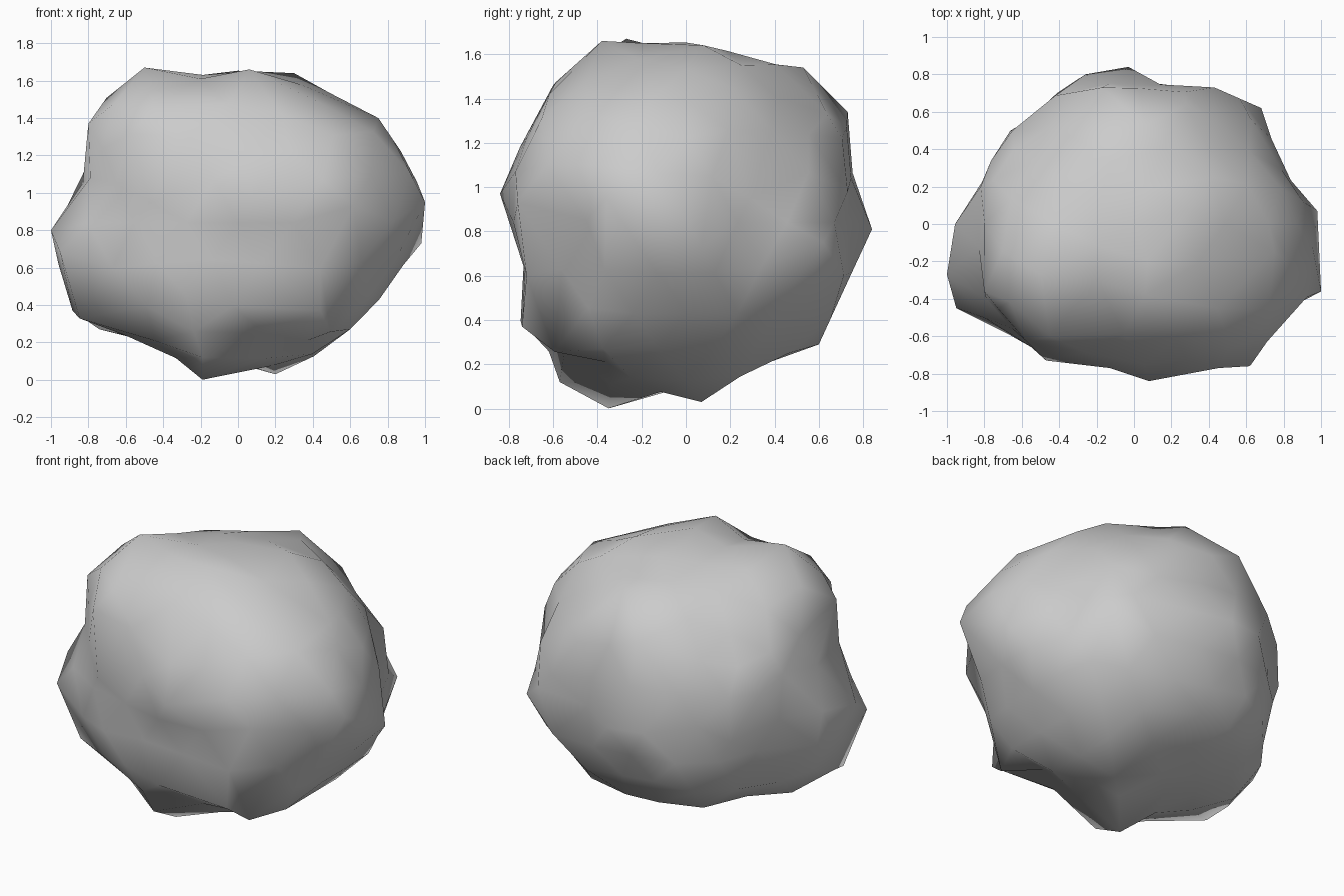
import bpy, bmesh
from math import sin, cos, radians
from mathutils import Vector

CENTRE = Vector((0, 0, 0.84))
AXES = Vector((0.92, 0.79, 0.81))
views = []


def outline(right, up, points, lift=0.0):
    pts = [Vector((u, v - lift)) for u, v in points]
    views.append((Vector(right), Vector(up), list(zip(pts, pts[1:] + pts[:1]))))


def slanted(sx, sy, down, points):
    # view turned 35 degrees sideways and tilted 20 degrees
    c, s, t = cos(radians(35)), sin(radians(35)), radians(20)
    right = Vector((sx * c, sy * s, 0))
    away = Vector((-right.y, right.x, 0)) * (-1 if down else 1)
    outline(right, away * sin(t) + Vector((0, 0, cos(t))), points)


# Outline profiles that carve the stone
outline((1, 0, 0), (0, 0, 1), [
    (-.5, 1.67), (-.2, 1.63), (.06, 1.66), (.3, 1.64), (.57, 1.49), (.75, 1.4), (.92, 1.15),
    (1, .95), (.98, .71), (.81, .54), (.72, .36), (.37, .1), (.2, .03), (-.03, .09), (-.19, 0),
    (-.48, .21), (-.74, .27), (-.87, .33), (-.97, .6), (-1, .8), (-.85, .98), (-.79, 1.2),
    (-.81, 1.37), (-.68, 1.54)], 0.84)
outline((0, 1, 0), (0, 0, 1), [
    (-.38, 1.66), (-.27, 1.67), (-.12, 1.63), (.03, 1.66), (.14, 1.64), (.27, 1.57), (.52, 1.54),
    (.72, 1.34), (.74, 1.1), (.84, .81), (.71, .53), (.6, .29), (.36, .22), (.07, .03),
    (-.17, .09), (-.35, 0), (-.57, .12), (-.61, .25), (-.75, .37), (-.72, .6), (-.84, .97),
    (-.75, 1.18), (-.6, 1.46), (-.47, 1.61)], 0.84)
outline((1, 0, 0), (0, 1, 0), [
    (-1, -.27), (-.97, .02), (-.86, .11), (-.73, .42), (-.66, .5), (-.48, .6), (-.37, .76),
    (-.26, .81), (-.03, .84), (.17, .73), (.43, .73), (.68, .62), (.79, .29), (.98, .07),
    (1, -.36), (.84, -.43), (.63, -.76), (.28, -.78), (.08, -.84), (-.25, -.73), (-.47, -.73),
    (-.57, -.64), (-.95, -.45)])
slanted(1, 1, False, [
    (-.86, .56), (-.58, .79), (.04, .8), (.37, .8), (.45, .69), (.69, .43), (.9, .16),
    (.92, -.04), (.82, -.37), (.67, -.57), (.25, -.8), (.09, -.87), (-.2, -.76), (-.36, -.84),
    (-.51, -.8), (-.64, -.6), (-.91, -.36), (-1.04, -.06), (-.99, .1), (-.85, .25)])
slanted(-1, -1, False, [
    (.16, .9), (.46, .82), (.79, .61), (.87, .42), (.85, .17), (1.04, -.21), (.87, -.59),
    (.64, -.69), (.42, -.68), (.04, -.77), (-.21, -.72), (-.53, -.66), (-.64, -.48),
    (-.82, -.31), (-.92, -.13), (-.89, .13), (-.85, .39), (-.47, .79), (-.16, .82), (0, .8)])
slanted(-1, 1, True, [
    (-.15, .85), (.06, .82), (.28, .83), (.54, .68), (.62, .48), (.83, .22), (.84, -.09),
    (.73, -.28), (.76, -.53), (.5, -.83), (.09, -.86), (-.09, -.93), (-.2, -.91), (-.46, -.68),
    (-.78, -.57), (-.87, -.19), (-.96, 0), (-1.02, .26), (-.93, .43), (-.76, .63)])

# Bumps and hollows
KEYS = [
    (-.5, -.27, 1.67), (-.2, -.3, 1.61), (.06, -.38, 1.66), (.3, .08, 1.64), (.06, .53, 1.54),
    (.42, .25, 1.55), (-.8, -.36, 1.37), (-.45, -.6, 1.46), (.05, -.75, 1.18), (.75, -.15, 1.4),
    (-.17, .73, 1.34), (.28, .64, 1.33), (-1, -.27, .8), (-.79, -.4, 1.08), (-.82, .2, 1.12),
    (-.95, -.45, .68), (-.47, -.73, .95), (.08, -.84, .97), (.62, -.76, .93), (.83, -.45, .85),
    (1, -.36, .95), (.98, .07, .73), (.79, .29, .95), (.68, .62, .75), (.43, .73, .98),
    (.17, .73, .85), (-.03, .84, .81), (-.26, .8, .82), (-.65, .5, 1.03), (-.66, .5, .76),
    (-.97, .02, .62), (-.86, -.37, .32), (-.19, -.57, .12), (.14, -.55, .25), (.44, -.74, .37),
    (.5, -.6, .25), (.37, -.36, .21), (0, .6, .29), (-.19, -.35, 0), (.2, .07, .03),
    (-.03, -.17, .1)]


def reach(n):
    """How far from the centre along n every outline allows."""
    best = 9
    for right, up, edges in views:
        d = Vector((n.dot(right), n.dot(up)))
        for a, b in edges:
            e = b - a
            den = d.cross(e)
            if abs(den) > 1e-9:
                t, s = a.cross(e) / den, a.cross(d) / den
                if t > 0 and -1e-6 <= s <= 1 + 1e-6:
                    best = min(best, t)
    return best


def unit(p):
    return Vector((p.x / AXES.x, p.y / AXES.y, p.z / AXES.z))


samples = []
for k in KEYS:
    p = Vector(k) - CENTRE
    p *= min(1, reach(p) + 0.04)
    samples.append((unit(p).normalized(), unit(p).length, p))


def blend(n):
    total = weight = 0
    for d, r, p in samples:
        w = 1 / ((n - d).length ** 4 + 0.0005)
        total += w * r
        weight += w
    return total / weight


# Coarse ball shaped into a lumpy stone
bm = bmesh.new()
bmesh.ops.create_icosphere(bm, subdivisions=3, radius=1)
free = set(bm.verts)
targets = {}
for d, r, p in samples:
    v = min(free, key=lambda q: (q.co - d).length)
    free.discard(v)
    targets[v] = p
for v in bm.verts:
    n = v.co.normalized()
    ray = Vector((n.x * AXES.x, n.y * AXES.y, n.z * AXES.z))
    far, soft = reach(ray), blend(n)
    v.co = CENTRE + targets.get(v, ray * min(far, (far + soft) / 2))
for f in bm.faces:
    f.smooth = True
bmesh.ops.recalc_face_normals(bm, faces=bm.faces)

mesh = bpy.data.meshes.new("boulder")
bm.to_mesh(mesh)
bm.free()
boulder = bpy.data.objects.new("boulder", mesh)
bpy.context.collection.objects.link(boulder)
